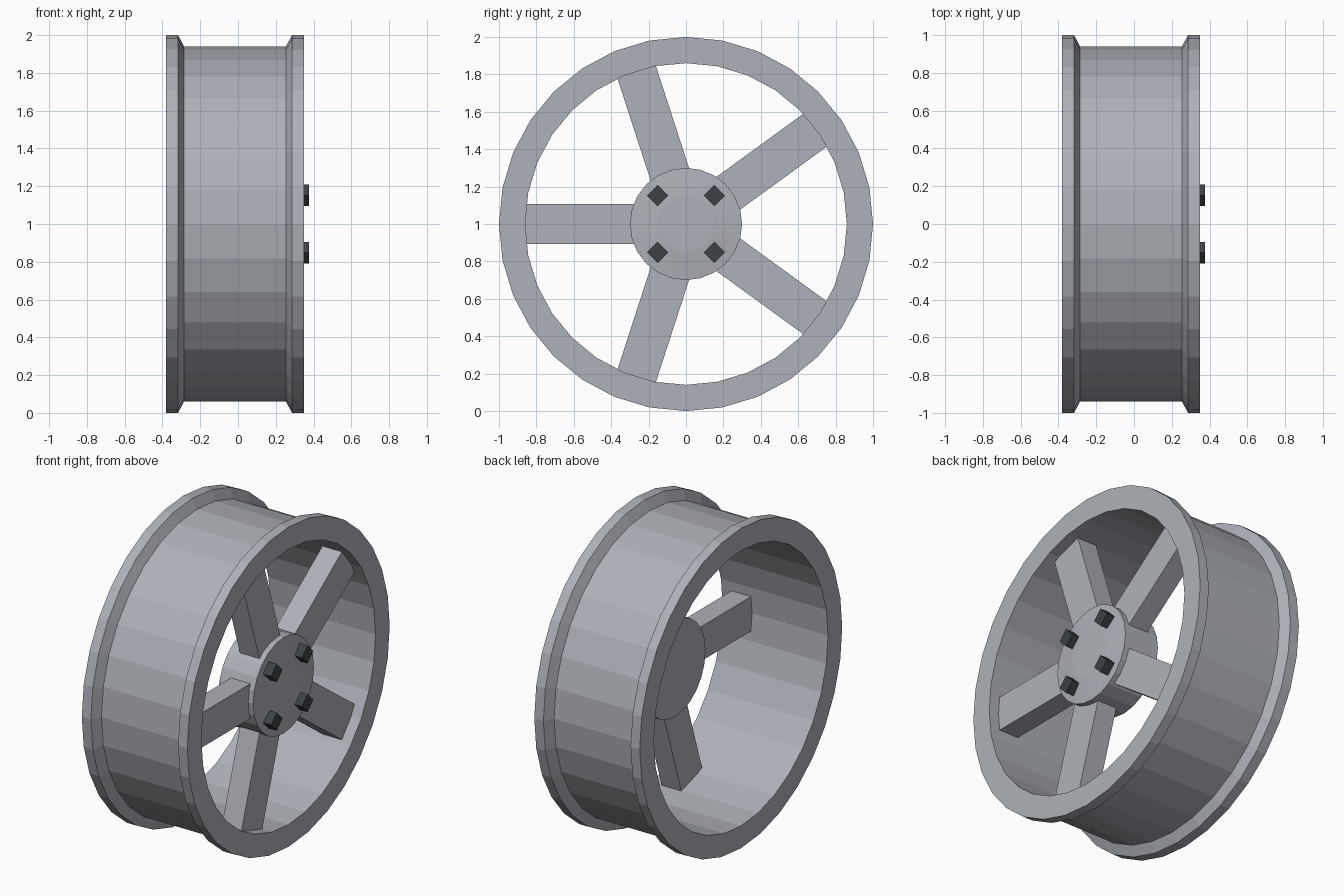
import bpy, bmesh, math
from mathutils import Matrix

if "Cube" in bpy.data.objects:
    bpy.data.objects.remove(bpy.data.objects["Cube"])


def material(name, rgb):
    m = bpy.data.materials.new(name)
    m.diffuse_color = (*rgb, 1)
    m.use_nodes = True
    m.node_tree.nodes["Principled BSDF"].inputs["Base Color"].default_value = m.diffuse_color
    return m


SILVER = material("silver metal", (0.42, 0.44, 0.48))
DARK = material("dark bolt metal", (0.045, 0.055, 0.06))


def finish(bm, name, mat):
    bmesh.ops.remove_doubles(bm, verts=bm.verts, dist=1e-5)
    bmesh.ops.recalc_face_normals(bm, faces=bm.faces)
    me = bpy.data.meshes.new(name)
    bm.to_mesh(me)
    bm.free()
    me.materials.append(mat)
    ob = bpy.data.objects.new(name, me)
    ob.location.z = 1
    bpy.context.collection.objects.link(ob)
    return ob


def lathe(name, profile, sides, mat, closed):
    """Turn (x, radius) points around the x axis; cap open ends."""
    bm = bmesh.new()
    rings = []
    for x, r in profile:
        rings.append([bm.verts.new((x, r * math.sin(2 * math.pi * i / sides),
                                    r * math.cos(2 * math.pi * i / sides)))
                      for i in range(sides)])
    pairs = list(zip(rings, rings[1:]))
    if closed:
        pairs.append((rings[-1], rings[0]))
    for a, b in pairs:
        for i in range(sides):
            j = (i + 1) % sides
            bm.faces.new((a[i], a[j], b[j], b[i]))
    if not closed:
        bm.faces.new(rings[0])
        bm.faces.new(rings[-1])
    return finish(bm, name, mat)


# rim: barrel with a flange at each end
lathe("rim", [(-0.38, 0.86), (-0.38, 1.0), (-0.317, 1.0), (-0.286, 0.94),
              (0.254, 0.94), (0.286, 1.0), (0.349, 1.0), (0.349, 0.86)],
      32, SILVER, True)

# hub: drum with a shallow raised face
lathe("hub", [(0.075, 0.30), (0.315, 0.30), (0.33, 0.15)], 24, SILVER, False)

# five spokes, the first pointing to -y
for k in range(5):
    bm = bmesh.new()
    bmesh.ops.create_cube(bm, size=1, matrix=Matrix.Rotation(math.radians(72 * k), 4, 'X')
                          @ Matrix.Translation((0.213, -0.54, 0))
                          @ Matrix.Diagonal((0.135, 0.68, 0.216, 1)))
    finish(bm, f"spoke_{k + 1}", SILVER)

# four square bolts, turned to stand on a corner
for sy in (-1, 1):
    for sz in (-1, 1):
        bm = bmesh.new()
        bmesh.ops.create_cube(bm, size=1, matrix=Matrix.Translation((0.335, sy * 0.152, sz * 0.152))
                              @ Matrix.Rotation(math.radians(45), 4, 'X')
                              @ Matrix.Diagonal((0.08, 0.08, 0.08, 1)))
        finish(bm, "bolt", DARK)
